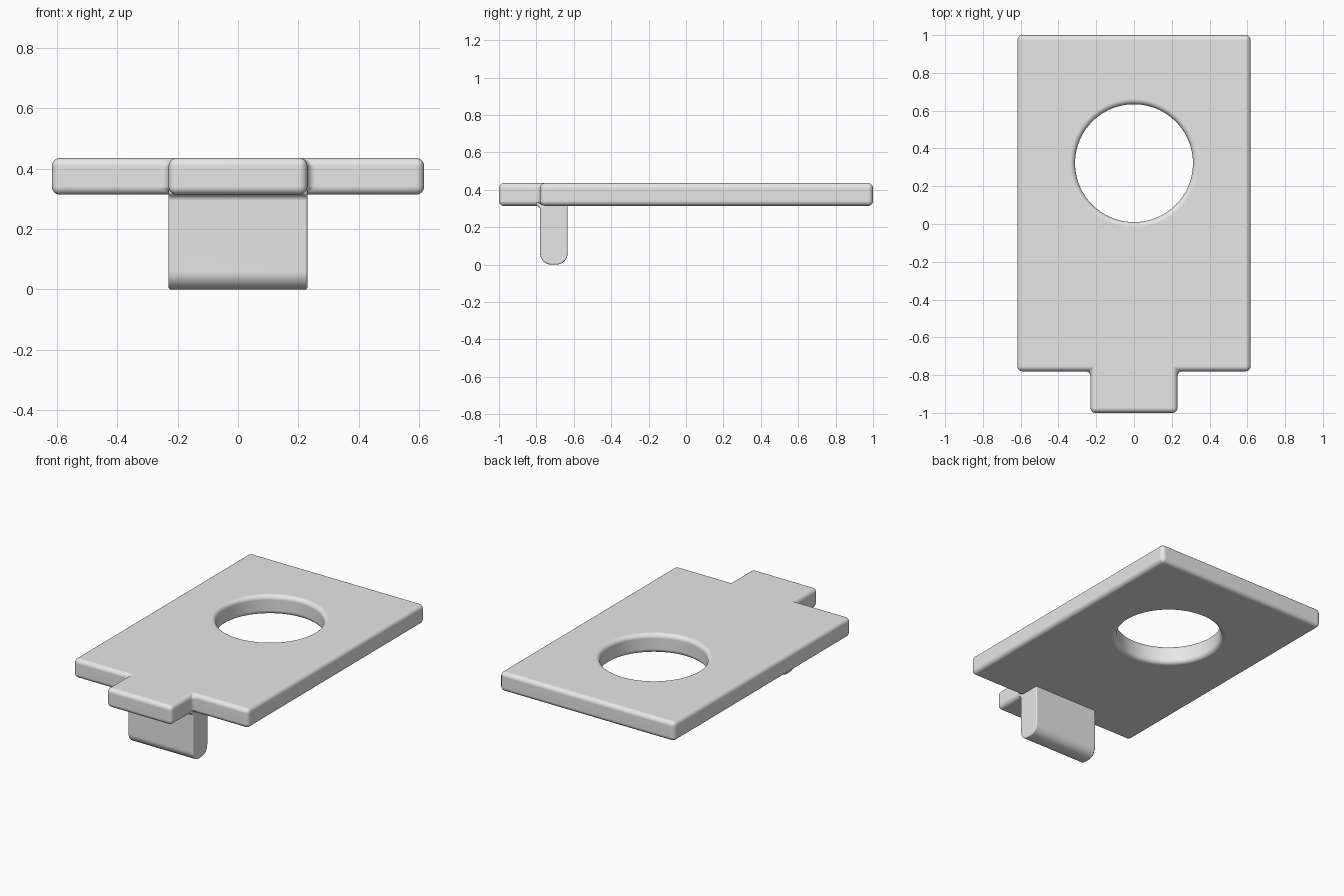
import bpy, bmesh, math

if "Cube" in bpy.data.objects:
    bpy.data.objects.remove(bpy.data.objects["Cube"], do_unlink=True)

# Single flat grey
grey = bpy.data.materials.new("light grey")
grey.use_nodes = True
grey.diffuse_color = (0.8, 0.8, 0.8, 1)
grey.node_tree.nodes["Principled BSDF"].inputs["Base Color"].default_value = (0.8, 0.8, 0.8, 1)


def prism(name, points, direction):
    """Extrude a closed outline along a direction."""
    bm = bmesh.new()
    face = bm.faces.new([bm.verts.new(p) for p in points])
    ext = bmesh.ops.extrude_face_region(bm, geom=[face])
    moved = [v for v in ext["geom"] if isinstance(v, bmesh.types.BMVert)]
    bmesh.ops.translate(bm, verts=moved, vec=direction)
    bmesh.ops.recalc_face_normals(bm, faces=bm.faces)
    return finish(name, bm)


def finish(name, bm):
    mesh = bpy.data.meshes.new(name)
    bm.to_mesh(mesh)
    bm.free()
    mesh.materials.append(grey)
    obj = bpy.data.objects.new(name, mesh)
    bpy.context.collection.objects.link(obj)
    return obj


def add_bevel(obj, width, angle):
    mod = obj.modifiers.new("rounded edges", 'BEVEL')
    mod.width, mod.segments = width, 6
    mod.limit_method, mod.angle_limit = 'ANGLE', math.radians(angle)


def smooth(obj):
    """Apply the modifiers, then shade with clean flat areas."""
    bpy.ops.object.select_all(action='DESELECT')
    bpy.context.view_layer.objects.active = obj
    obj.select_set(True)
    for mod in list(obj.modifiers):
        bpy.ops.object.modifier_apply(modifier=mod.name)
    bpy.ops.object.shade_smooth_by_angle(angle=math.radians(35))
    mod = obj.modifiers.new("flat areas", 'WEIGHTED_NORMAL')
    mod.keep_sharp = True


def arc(cy, cz, r, start, end, steps=8):
    angles = [math.radians(start + (end - start) * i / steps) for i in range(steps + 1)]
    return [(cy + r * math.cos(a), cz + r * math.sin(a)) for a in angles]


BOTTOM, TOP = 0.314, 0.436
HALF, TAB, FRONT = 0.617, 0.23, -0.78
ROUND = 0.027

# Plate with a narrow tab at the front
right = [(TAB, -1), (TAB, FRONT), (HALF, FRONT), (HALF, 1)]
outline = right + [(-x, y) for x, y in reversed(right)]
plate = prism("plate", [(x, y, BOTTOM) for x, y in outline], (0, 0, TOP - BOTTOM))
add_bevel(plate, ROUND, 40)

# Spool-shaped cutter gives the hole its rounded rims
RADIUS, HOLE_Y = 0.312, 0.322
profile = [(0, BOTTOM - 0.05), (RADIUS + ROUND, BOTTOM - 0.05)]
profile += arc(RADIUS + ROUND, BOTTOM + ROUND, ROUND, 270, 180)
profile += arc(RADIUS + ROUND, TOP - ROUND, ROUND, 180, 90)
profile += [(RADIUS + ROUND, TOP + 0.05), (0, TOP + 0.05)]
bm = bmesh.new()
verts = [bm.verts.new((r, 0, z)) for r, z in profile]
edges = [bm.edges.new(pair) for pair in zip(verts, verts[1:])]
bmesh.ops.spin(bm, geom=verts + edges, cent=(0, 0, 0), axis=(0, 0, 1),
               angle=math.tau, steps=96)
bmesh.ops.remove_doubles(bm, verts=bm.verts, dist=0.0001)
bmesh.ops.recalc_face_normals(bm, faces=bm.faces)
bmesh.ops.translate(bm, verts=bm.verts, vec=(0, HOLE_Y, 0))
cutter = finish("hole_cutter", bm)
cut = plate.modifiers.new("hole", 'BOOLEAN')
cut.operation, cut.solver, cut.object = 'DIFFERENCE', 'EXACT', cutter
smooth(plate)
bpy.data.objects.remove(cutter, do_unlink=True)

# Hanging leg: rounded foot, small fillet where it meets the tab
BACK, FOOT, FILLET = -0.633, 0.06, 0.02
side = [(BACK, BOTTOM + 0.02)]
side += arc(BACK - FOOT, FOOT, FOOT, 0, -90)
side += arc(FRONT + FOOT, FOOT, FOOT, 270, 180)
side += arc(FRONT - FILLET, BOTTOM - FILLET, FILLET, 0, 90, 4)
side += [(FRONT - FILLET, BOTTOM + 0.02)]
leg = prism("leg", [(-TAB, y, z) for y, z in side], (2 * TAB, 0, 0))
add_bevel(leg, 0.012, 60)
smooth(leg)
